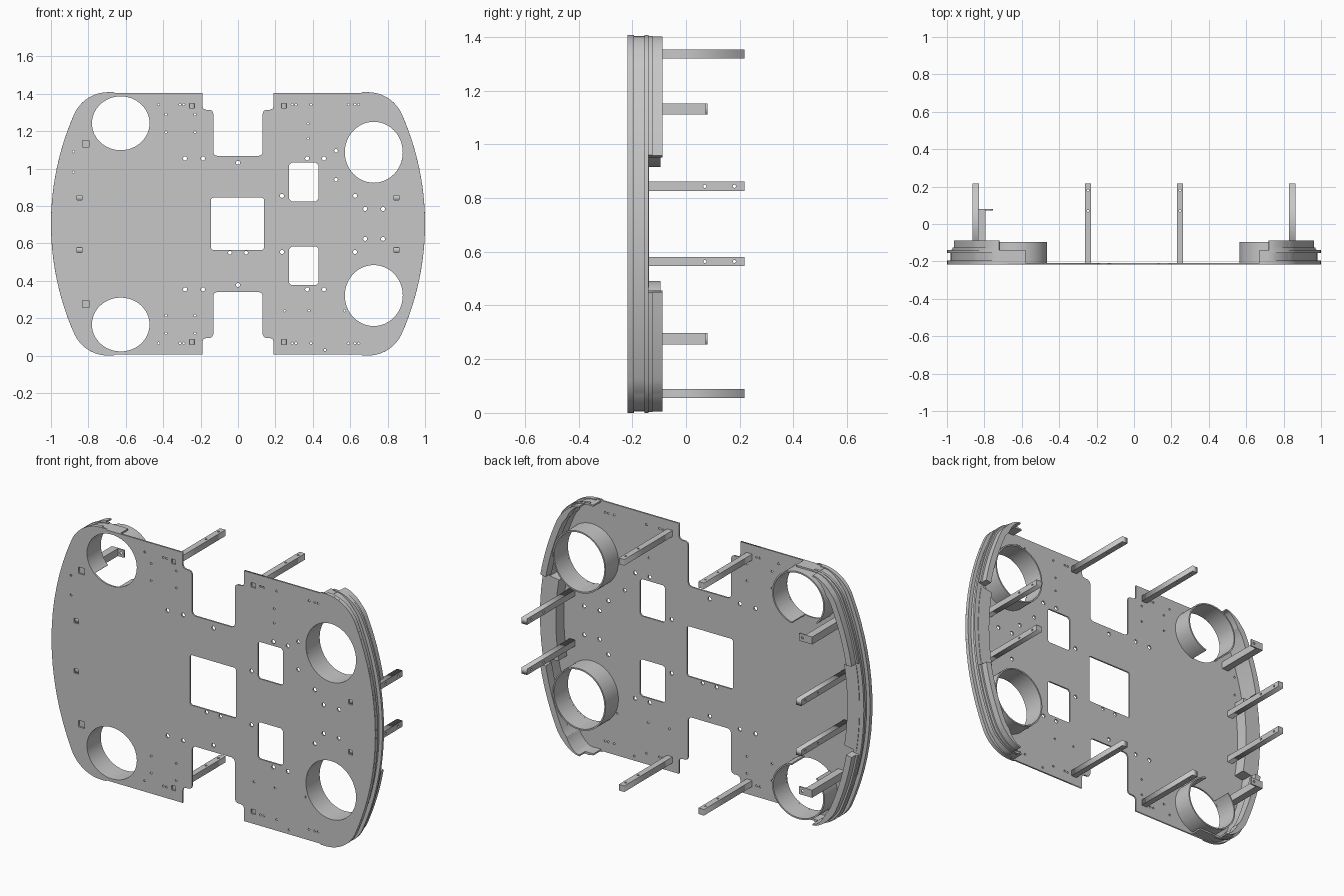
import bpy, bmesh
from math import sin, cos, asin, pi, radians
from mathutils import Matrix, Vector

if "Cube" in bpy.data.objects:
    bpy.data.objects.remove(bpy.data.objects["Cube"], do_unlink=True)

grey = bpy.data.materials.new("light machined grey")
grey.use_nodes = True
grey.diffuse_color = (0.57, 0.57, 0.57, 1)
grey.node_tree.nodes["Principled BSDF"].inputs["Base Color"].default_value = grey.diffuse_color

MID = 0.704              # mid height of the plate
FRONT, BACK = -0.217, -0.208
POST_END = 0.217
BIG, SMALL = 1.45, 0.2   # side arc and corner arc radii
SWITCH = asin((MID - SMALL) / (BIG - SMALL))
CORNER_X = 1 - BIG + (BIG - SMALL) * cos(SWITCH)


def finish(name, bm, smooth=False):
    bmesh.ops.remove_doubles(bm, verts=bm.verts, dist=1e-5)
    bmesh.ops.recalc_face_normals(bm, faces=bm.faces)
    mesh = bpy.data.meshes.new(name)
    bm.to_mesh(mesh)
    bm.free()
    mesh.materials.append(grey)
    ob = bpy.data.objects.new(name, mesh)
    bpy.context.collection.objects.link(ob)
    if smooth:
        bpy.ops.object.select_all(action='DESELECT')
        ob.select_set(True)
        bpy.context.view_layer.objects.active = ob
        bpy.ops.object.shade_smooth_by_angle(angle=radians(30))


def edge_point(angle, inset=0.0):
    """Point on the rounded side of the plate, relative to mid height."""
    if abs(angle) <= SWITCH:
        r = BIG - inset
        return 1 - BIG + r * cos(angle), r * sin(angle)
    r = SMALL - inset
    sign = 1 if angle > 0 else -1
    return CORNER_X + r * cos(angle), sign * (MID - SMALL) + r * sin(angle)


def ellipse(x, z, rx, rz, n=48):
    return [(x + rx * cos(2 * pi * i / n), z + rz * sin(2 * pi * i / n)) for i in range(n)]


def rect(x0, x1, z0, z1, c=0.0):
    if not c:
        return [(x0, z0), (x1, z0), (x1, z1), (x0, z1)]
    return [(x0 + c, z0), (x1 - c, z0), (x1, z0 + c), (x1, z1 - c),
            (x1 - c, z1), (x0 + c, z1), (x0, z1 - c), (x0, z0 + c)]


def sheet(name, loops, axes, low, high):
    """Extrude an outline with holes; axes gives the world axis of u, v and depth."""
    curve = bpy.data.curves.new(name, 'CURVE')
    curve.dimensions = '2D'
    curve.fill_mode = 'BOTH'
    curve.extrude = (high - low) / 2
    for loop in loops:
        spline = curve.splines.new('POLY')
        spline.points.add(len(loop) - 1)
        for p, (u, v) in zip(spline.points, loop):
            p.co = (u, v, 0, 1)
        spline.use_cyclic_u = True
    temp = bpy.data.objects.new(name + " outline", curve)
    bpy.context.collection.objects.link(temp)
    graph = bpy.context.evaluated_depsgraph_get()
    mesh = bpy.data.meshes.new_from_object(temp.evaluated_get(graph))
    bm = bmesh.new()
    bm.from_mesh(mesh)
    bpy.data.objects.remove(temp, do_unlink=True)
    bpy.data.curves.remove(curve)
    bpy.data.meshes.remove(mesh)
    for v in bm.verts:
        co = [0, 0, 0]
        for axis, value in zip(axes, (v.co.x, v.co.y, v.co.z + (low + high) / 2)):
            co["xyz".index(axis)] = value
        v.co = co
    finish(name, bm)


def box(name, x0, x1, y0, y1, z0, z1):
    bm = bmesh.new()
    bmesh.ops.create_cube(bm, size=1, matrix=Matrix.LocRotScale(
        Vector((x0 + x1, y0 + y1, z0 + z1)) / 2, None, Vector((x1 - x0, y1 - y0, z1 - z0))))
    finish(name, bm)


def loft(name, rings, closed=False):
    """Skin a row of closed cross-sections."""
    bm = bmesh.new()
    rows = [[bm.verts.new(p) for p in ring] for ring in rings]
    n = len(rows[0])
    for a, b in zip(rows, rows[1:] + rows[:1] if closed else rows[1:]):
        for i in range(n):
            bm.faces.new((a[i], a[(i + 1) % n], b[(i + 1) % n], b[i]))
    if not closed:
        bm.faces.new(rows[0])
        bm.faces.new(rows[-1])
    finish(name, bm, True)


def rim(name, side, section, start, end, steps=40):
    """Sweep an (inset, y) section along the rounded side, thinner past the corners."""
    rings = []
    for i in range(steps + 1):
        a = start + (end - start) * i / steps
        thin = 1 - 0.75 * min(1, max(0, (abs(a) - 45) / 30))
        ring = []
        for inset, y in section:
            x, z = edge_point(radians(a), inset * thin)
            ring.append((side * x, y, MID + z))
        rings.append(ring)
    loft(name, rings)


def tube(name, x, z, rx, rz, start, end):
    full = end - start == 360
    rings = []
    for i in range(64 if full else 65):
        a = radians(start + (end - start) * i / 64)
        rings.append([(x + (rx + w) * cos(a), y, z + (rz + w) * sin(a))
                      for w, y in ((0, BACK), (0.008, BACK), (0.008, -0.095), (0, -0.095))])
    loft(name, rings, full)


# Plate outline: one quarter, mirrored twice
quarter = [edge_point(radians(a)) for a in range(0, 91, 3)]
quarter += [(CORNER_X - 0.03, 0.704), (CORNER_X - 0.035, 0.699),
            (0.19, 0.699), (0.19, 0.63), (0.185, 0.616), (0.17, 0.61), (0.15, 0.61),
            (0.138, 0.604), (0.132, 0.59), (0.132, 0.382), (0.126, 0.37), (0.112, 0.364)]
half = quarter + [(-x, z) for x, z in reversed(quarter)]
outline = half + [(x, -z) for x, z in reversed(half[1:-1])]
loops = [[(x, z + MID) for x, z in outline]]

# Plate openings
loops.append(rect(-0.144, 0.139, 0.565, 0.845, 0.008))
post_spots = [(x, s * z) for s in (1, -1)
              for x, z in ((-0.246, 0.632), (0.246, 0.632), (-0.847, 0.14), (0.847, 0.14))]
bolts = [(-0.283, 0.35), (-0.187, 0.35), (0.37, 0.35), (0.46, 0.35), (0.235, 0.15),
         (0.626, 0.15), (0.68, 0.08), (0.775, 0.08), (0, 0.327)]
pins = [(-0.385, 0.585), (-0.23, 0.585), (-0.385, 0.49), (-0.23, 0.49), (-0.425, 0.638),
        (-0.31, 0.638), (-0.29, 0.638), (0.29, 0.638), (0.31, 0.638), (0.39, 0.638),
        (0.59, 0.638), (0.625, 0.638), (0.645, 0.638)]
for s in (1, -1):
    z = MID + s * 0.224
    loops.append(rect(0.274, 0.43, z - 0.103, z + 0.103, 0.012))
    loops.append(ellipse(-0.627, MID + s * 0.538, 0.154, 0.144))
    loops.append(ellipse(0.726, MID + s * 0.383, 0.155, 0.163))
    loops += [ellipse(x, MID + s * z, 0.011, 0.011, 12) for x, z in bolts]
    loops += [ellipse(x, MID + s * z, 0.006, 0.006, 8) for x, z in pins]
    z = MID + s * 0.428
    loops.append(rect(-0.832, -0.796, z - 0.018, z + 0.018))
for x, z in ((0.524, 0.94), (0.524, 1.095), (-0.043, 0.55), (0.043, 0.55)):
    loops.append(ellipse(x, z, 0.01, 0.01, 12))
for x, z in ((-0.88, 1.09), (-0.88, 0.98), (0.25, 0.24), (0.38, 0.24), (0.57, 0.24),
             (0.465, 0.03), (0.375, 1.24), (0.375, 1.16)):
    loops.append(ellipse(x, z, 0.006, 0.006, 8))
for x, z in post_spots:
    loops.append(rect(x - 0.013, x + 0.013, MID + z - 0.013, MID + z + 0.013))
sheet("base_plate", loops, "xzy", FRONT, BACK)

# Long posts, each with two cross holes
for x, z in post_spots:
    z += MID
    across, depth, axes = (z, x, "yzx") if abs(x) > 0.5 else (x, z, "yxz")
    bar = [rect(BACK, POST_END, across - 0.017, across + 0.017)]
    bar += [ellipse(y, across, 0.006, 0.006, 10) for y in (0.07, 0.18)]
    sheet("long_post", bar, axes, depth - 0.017, depth + 0.017)

# Wheel tubes and short bracket posts
for s, level in ((1, "upper"), (-1, "lower")):
    tube(level + "_left_wheel_tube", 0.726, MID + s * 0.383, 0.155, 0.163, 0, 360)
    gap = (-75, 225) if s > 0 else (135, 435)
    tube(level + "_right_wheel_tube", -0.627, MID + s * 0.538, 0.154, 0.144, *gap)
    z = MID + s * 0.428
    box(level + "_short_post", -0.835, -0.793, BACK, 0.08, z - 0.021, z + 0.021)
    sheet(level + "_bracket_tab", [rect(-0.795, -0.755, z - 0.021, z + 0.021),
                                   ellipse(-0.775, z, 0.007, 0.007, 12)], "xzy", 0.073, 0.08)

# Bumpers: grooved rail, raised end sections, middle panel and end clips
rail = [(0, BACK), (0, -0.194), (0.02, -0.194), (0.02, -0.154), (0, -0.154),
        (0, -0.14), (0.045, -0.14), (0.045, BACK)]
raised = [(0.006, -0.14), (0.006, -0.125), (0.016, -0.125), (0.016, -0.088),
          (0.05, -0.088), (0.05, -0.14)]
panel = [(0.025, -0.15), (0.025, -0.137), (0.1, -0.137), (0.1, BACK), (0.05, BACK)]
for side, name in ((1, "left"), (-1, "right")):
    rim(name + "_bumper_rail", side, rail, -90, 90, 90)
    rim(name + "_bumper_panel", side, panel, -9.6, 9.6, 12)
    for s in (1, -1):
        rim(name + "_bumper_raised_end", side, raised, s * 10.2, s * 82)
        inner = 0.67 if side > 0 else 0.58
        x0, x1 = sorted((side * inner, side * 0.72))
        z0, z1 = sorted((MID + s * 0.69, MID + s * 0.699))
        box(name + "_bumper_clip", x0, x1, BACK, -0.14, z0, z1)
